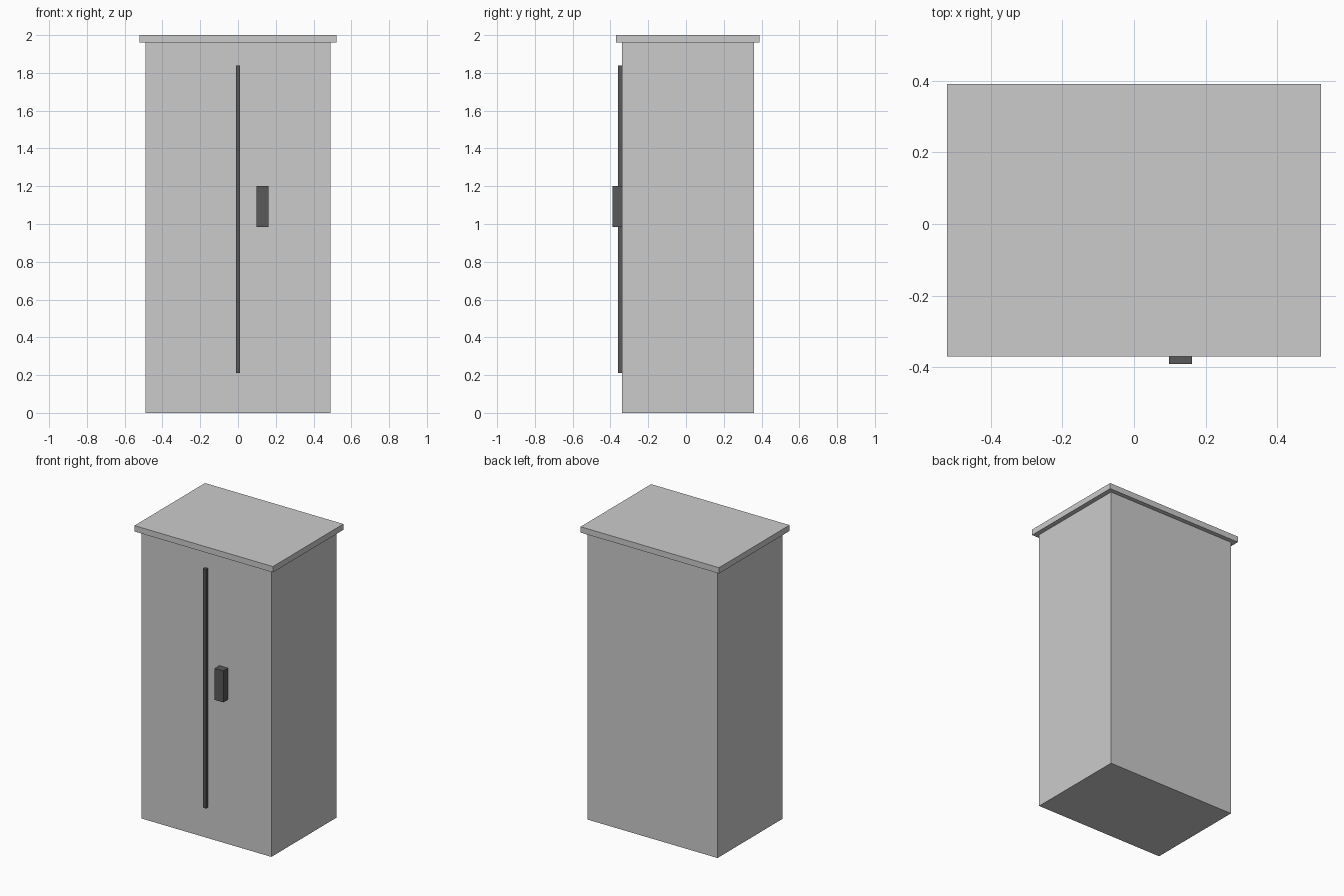
import bpy

if "Cube" in bpy.data.objects:
    bpy.data.objects.remove(bpy.data.objects["Cube"])

dark = bpy.data.materials.new("dark_metal")
dark.diffuse_color = (0.1, 0.1, 0.1, 1)
dark.use_nodes = True
dark.node_tree.nodes["Principled BSDF"].inputs["Base Color"].default_value = dark.diffuse_color


def box(name, x, y, z, mat=None):
    """Axis-aligned box from (min, max) ranges."""
    spans = (x, y, z)
    bpy.ops.mesh.primitive_cube_add(size=1, location=[(a + b) / 2 for a, b in spans])
    ob = bpy.context.object
    ob.name = name
    ob.scale = [b - a for a, b in spans]
    bpy.ops.object.transform_apply(location=False, rotation=False, scale=True)
    if mat:
        ob.data.materials.append(mat)
    return ob


# Cabinet body and overhanging lid
box("cabinet_body", (-0.49, 0.49), (-0.34, 0.36), (0, 1.96))
box("top_lid", (-0.522, 0.522), (-0.37, 0.39), (1.96, 2.0))

# Door seam strip and handle on the front
box("door_seam", (-0.011, 0.011), (-0.361, -0.34), (0.21, 1.84), dark)
box("door_handle", (0.097, 0.162), (-0.39, -0.34), (0.985, 1.2), dark)
